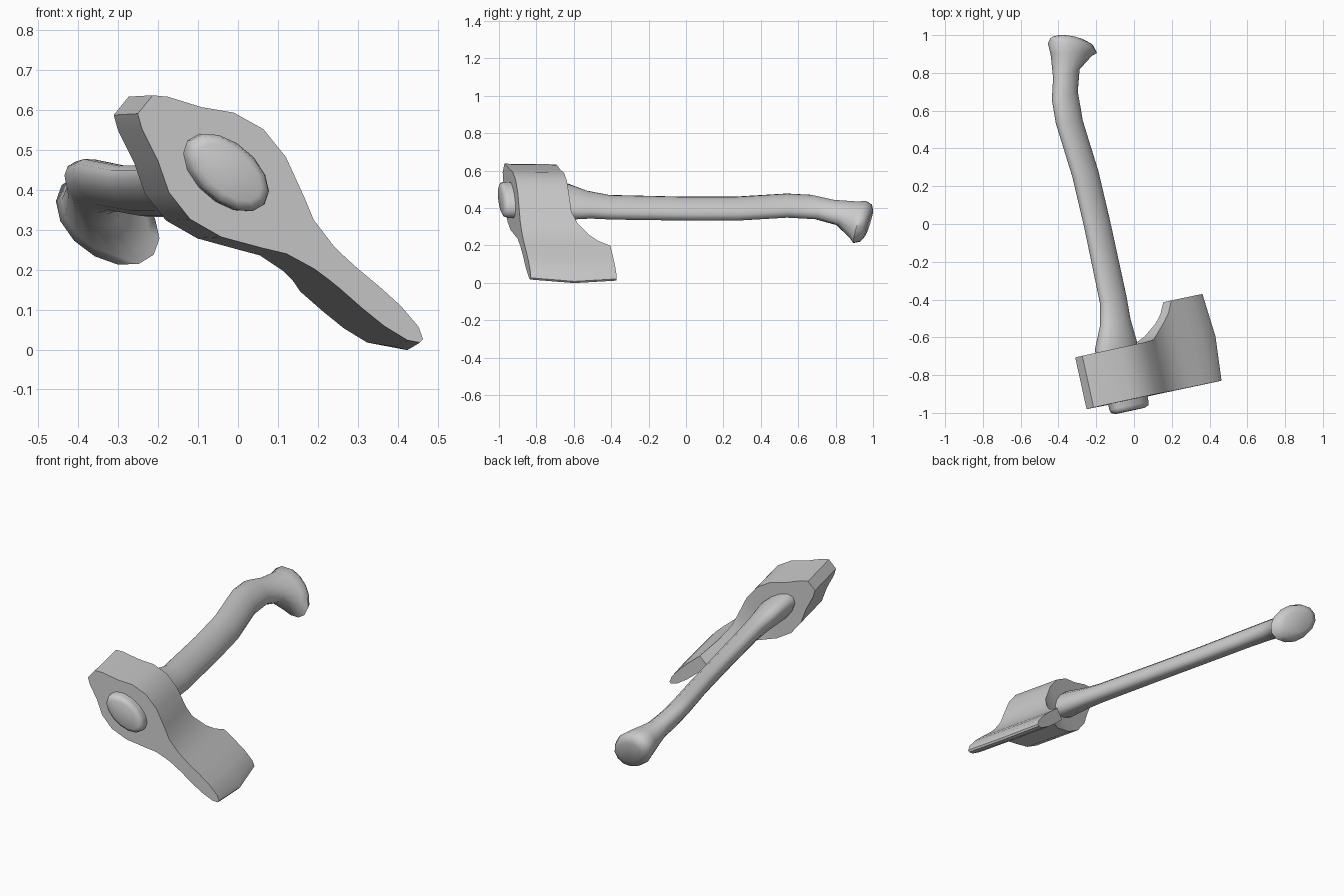
import bpy, bmesh
from math import sin, cos, pi, radians
from mathutils import Matrix, Vector

if "Cube" in bpy.data.objects:
    bpy.data.objects.remove(bpy.data.objects["Cube"])

# Axe frame: u towards the cutting edge, v along the handle, w across the thickness
v_ax = Vector((-0.215, 0.976, -0.012)).normalized()
u_ax = Vector((0.75, 0.16, -0.642))
u_ax = (u_ax - u_ax.dot(v_ax) * v_ax).normalized()
w_ax = u_ax.cross(v_ax)
FRAME = Matrix((u_ax, v_ax, w_ax)).transposed().to_4x4()
FRAME.translation = w_ax * 0.182


def loft(name, rings, angle):
    """Skin a list of equal-length point rings, cap both ends, smooth by angle."""
    bm = bmesh.new()
    loops = [[bm.verts.new(p) for p in ring] for ring in rings]
    for a, b in zip(loops, loops[1:]):
        n = len(a)
        for i in range(n):
            j = (i + 1) % n
            bm.faces.new((a[i], a[j], b[j], b[i]))
    bm.faces.new(loops[0])
    bm.faces.new(loops[-1])
    bmesh.ops.recalc_face_normals(bm, faces=bm.faces)
    me = bpy.data.meshes.new(name)
    bm.to_mesh(me)
    bm.free()
    ob = bpy.data.objects.new(name, me)
    bpy.context.collection.objects.link(ob)
    ob.matrix_world = FRAME
    bpy.ops.object.select_all(action='DESELECT')
    ob.select_set(True)
    bpy.context.view_layer.objects.active = ob
    bpy.ops.object.shade_smooth_by_angle(angle=radians(angle))
    return ob


def oval(u, v, a, b, slope=0.0, n=14):
    """Elliptical handle section; slope tilts it along v."""
    return [(u + a * cos(2 * pi * i / n), v + slope * a * cos(2 * pi * i / n),
             b * sin(2 * pi * i / n)) for i in range(n)]


# Handle: wedge stub, neck flare, curved grip and slanted knob
handle = [
    (-.456, -.967, .095, .052, 0), (-.456, -.958, .118, .068, 0),
    (-.456, -.940, .124, .074, 0), (-.456, -.66, .128, .066, 0),
    (-.456, -.615, .138, .068, 0), (-.425, -.493, .097, .056, 0),
    (-.405, -.373, .085, .050, 0), (-.401, .038, .083, .048, 0),
    (-.406, .309, .083, .048, 0), (-.437, .595, .083, .050, -.1),
    (-.428, .738, .083, .052, .1), (-.385, .850, .084, .056, .1),
    (-.325, .940, .118, .086, -.25), (-.307, .975, .137, .096, -.42),
    (-.300, 1.005, .122, .086, -.42), (-.297, 1.022, .085, .058, -.42),
]
loft("handle", [oval(*s) for s in handle], 50)

# Head: sections from poll to edge (u, half thickness, rear v, edge bulge)
FRONT = -.91
head = [
    (-.722, .030, -.63, 0), (-.690, .052, -.63, 0), (-.606, .088, -.63, 0),
    (-.535, .130, -.63, 0), (-.450, .147, -.63, 0), (-.360, .130, -.63, 0),
    (-.262, .084, -.625, 0), (-.205, .055, -.598, 0), (-.125, .038, -.543, 0),
    (-.080, .035, -.500, 0), (-.043, .034, -.440, 0), (.033, .035, -.440, .005),
    (.104, .033, -.440, .012), (.172, .022, -.440, .02), (.200, .006, -.440, .025),
]


def slab(u, t, back, bulge):
    mid = (FRONT + back) / 2
    row = [(u, FRONT), (u + bulge, mid), (u, back)]
    return [(p, q, t) for p, q in row] + [(p, q, -t) for p, q in reversed(row)]


loft("axe_head", [slab(*s) for s in head], 40)
